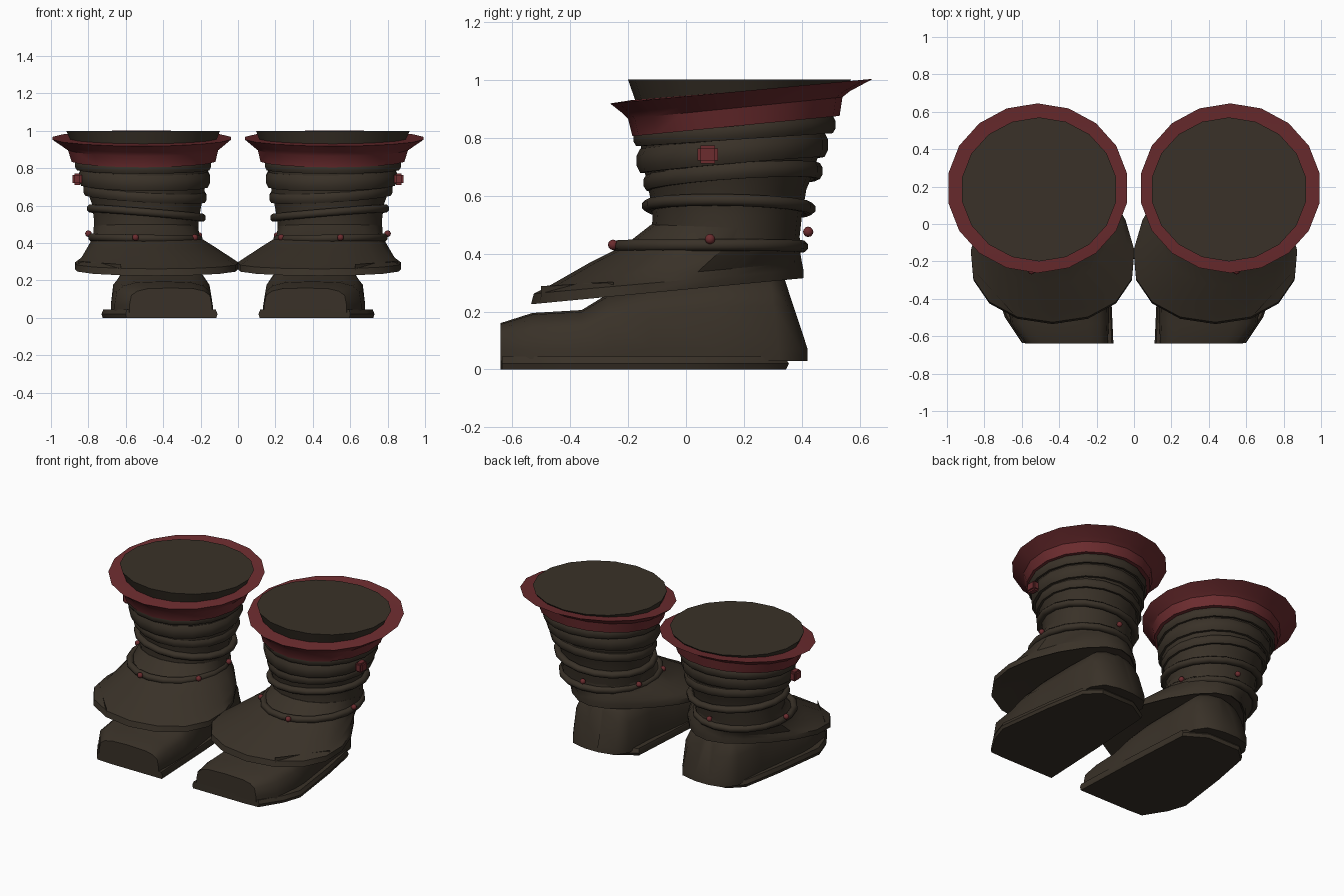
import bpy, bmesh, math

if "Cube" in bpy.data.objects:
    bpy.data.objects.remove(bpy.data.objects["Cube"])

N = 18  # sides of the leg rings


def material(name, rgb):
    m = bpy.data.materials.new(name)
    m.diffuse_color = (*rgb, 1)
    m.use_nodes = True
    m.node_tree.nodes["Principled BSDF"].inputs["Base Color"].default_value = m.diffuse_color
    return m


LEATHER = material("dark_leather", (0.041, 0.031, 0.021))
RED = material("deep_red", (0.15, 0.025, 0.028))


def finish(name, bm, mat, angle=35):
    """Turn a bmesh into a smooth object mirrored to both feet."""
    bmesh.ops.recalc_face_normals(bm, faces=bm.faces[:])
    me = bpy.data.meshes.new(name)
    bm.to_mesh(me)
    bm.free()
    me.materials.append(mat)
    ob = bpy.data.objects.new(name, me)
    bpy.context.collection.objects.link(ob)
    bpy.ops.object.select_all(action='DESELECT')
    ob.select_set(True)
    bpy.context.view_layer.objects.active = ob
    bpy.ops.object.shade_smooth_by_angle(angle=math.radians(angle))
    mod = ob.modifiers.new("both_feet", 'MIRROR')
    mod.use_mirror_merge = False
    return ob


def ring(x0, x1, y0, y1, zf, zb, taper=0.0, tilt=0.0, n=N):
    """Oval from its x and y limits, sloping from front height to back height."""
    cx, cy, rx, ry = (x0 + x1) / 2, (y0 + y1) / 2, (x1 - x0) / 2, (y1 - y0) / 2
    pts = []
    for i in range(n):
        a = 2 * math.pi * (i + 0.5) / n
        c, s = math.cos(a), math.sin(a)
        pts.append((cx + rx * c * (1 - taper * s), cy + ry * s,
                    zf + (zb - zf) * (1 + s) / 2 + tilt * c))
    return pts


def loft(name, rings, mat, caps=True, closed=False, angle=35):
    bm = bmesh.new()
    rows = [[bm.verts.new(p) for p in r] for r in rings]
    pairs = list(zip(rows, rows[1:]))
    if closed:
        pairs.append((rows[-1], rows[0]))
    for a, b in pairs:
        n = len(a)
        for i in range(n):
            j = (i + 1) % n
            bm.faces.new((a[i], a[j], b[j], b[i]))
    if caps and not closed:
        bm.faces.new(rows[0])
        bm.faces.new(rows[-1])
    return finish(name, bm, mat, angle)


def band(name, x0, x1, y0, y1, zf, zb, out, half, tilt=0.0, taper=0.0):
    """Strap: a rounded hexagonal section wrapped round an oval."""
    rows = []
    for k in range(8):
        t = 2 * math.pi * (k + 0.5) / 8
        o, h = out * math.cos(t), half * math.sin(t)
        rows.append(ring(x0 - o, x1 + o, y0 - o, y1 + o, zf + h, zb + h, taper, tilt))
    return loft(name, rows, LEATHER, closed=True, angle=50)


# Sole slab, cut straight at the toe
outline = [(0.11, -0.64), (0.50, -0.64), (0.60, -0.635), (0.69, -0.50), (0.73, -0.38),
           (0.68, 0.0), (0.63, 0.27), (0.54, 0.355), (0.30, 0.355), (0.16, 0.27), (0.13, -0.2)]
mid = (0.40, -0.14)


def sole_row(z, k):
    return [(mid[0] + (x - mid[0]) * k, y if y < -0.6 else mid[1] + (y - mid[1]) * k, z)
            for x, y in outline]


loft("sole", [sole_row(0.0, 0.98), sole_row(0.02, 1.0), sole_row(0.045, 0.97)], LEATHER)


# Foot: arched sections from the toe to the heel
def arch(y, x0, x1, top, lean=0.0, power=0.6):
    pts = [(x1, y, 0.03), (x0, y, 0.03)]
    for i in range(9):
        a = math.pi * (1 - i / 8)
        c, s = math.cos(a), math.sin(a)
        x = (x0 + x1) / 2 + (x1 - x0) / 2 * math.copysign(abs(c) ** power, c)
        z = 0.07 + (top - 0.07) * s ** power
        pts.append((x, y - lean * (z - 0.07), z))
    return pts


loft("foot", [arch(-0.64, 0.14, 0.58, 0.16), arch(-0.53, 0.135, 0.66, 0.195),
              arch(-0.36, 0.135, 0.68, 0.205), arch(-0.27, 0.14, 0.68, 0.26),
              arch(-0.12, 0.16, 0.66, 0.30), arch(0.10, 0.19, 0.63, 0.33),
              arch(0.32, 0.20, 0.61, 0.34, 0.12), arch(0.395, 0.25, 0.56, 0.33, 0.30),
              arch(0.42, 0.36, 0.46, 0.32, 0.33)], LEATHER, angle=45)

# Flared lower skirt sloping out over the instep
loft("skirt", [ring(0.025, 0.84, -0.50, 0.39, 0.235, 0.325, 0.33),
               ring(0.015, 0.855, -0.535, 0.405, 0.225, 0.315, 0.33),
               ring(0.015, 0.855, -0.525, 0.405, 0.262, 0.345, 0.33),
               ring(0.05, 0.825, -0.47, 0.40, 0.29, 0.37, 0.27),
               ring(0.13, 0.80, -0.33, 0.395, 0.37, 0.40, 0.12),
               ring(0.20, 0.78, -0.21, 0.395, 0.43, 0.43),
               ring(0.21, 0.775, -0.12, 0.39, 0.50, 0.48)], LEATHER)

# Folded end of the skirt edging on the outer front
bm = bmesh.new()
bmesh.ops.create_cube(bm, size=1)
for v in bm.verts:
    t = v.co.x + 0.5
    v.co = (0.64 + 0.20 * t + v.co.y * 0.03, -0.485 + 0.22 * t + v.co.y * 0.03,
            0.265 + 0.015 * t + v.co.z * 0.045)
finish("edging_end", bm, LEATHER)

# Leg shaft with soft folds
loft("shaft", [ring(0.21, 0.775, -0.12, 0.39, 0.46, 0.44),
               ring(0.205, 0.775, -0.115, 0.40, 0.53, 0.53),
               ring(0.19, 0.785, -0.125, 0.415, 0.60, 0.62),
               ring(0.175, 0.81, -0.14, 0.44, 0.67, 0.68),
               ring(0.165, 0.835, -0.155, 0.465, 0.75, 0.77),
               ring(0.155, 0.85, -0.16, 0.49, 0.84, 0.89)], LEATHER)

# Wrapped straps and folds
band("ankle_strap", 0.205, 0.785, -0.235, 0.40, 0.425, 0.425, 0.022, 0.022, 0.005)
band("lower_strap", 0.19, 0.79, -0.13, 0.425, 0.565, 0.555, 0.024, 0.022, 0.025)
band("middle_fold", 0.18, 0.815, -0.13, 0.455, 0.645, 0.685, 0.018, 0.03, 0.02)
band("wide_strap", 0.165, 0.835, -0.15, 0.47, 0.72, 0.775, 0.022, 0.045, 0.005)
band("upper_fold", 0.155, 0.86, -0.165, 0.50, 0.80, 0.845, 0.018, 0.032)

# Red flared cuff
loft("cuff", [ring(0.15, 0.86, -0.15, 0.48, 0.815, 0.875),
              ring(0.115, 0.895, -0.185, 0.53, 0.805, 0.875),
              ring(0.10, 0.915, -0.20, 0.54, 0.865, 0.94),
              ring(0.075, 0.945, -0.22, 0.565, 0.885, 0.96),
              ring(0.03, 1.0, -0.262, 0.645, 0.918, 1.003),
              ring(0.10, 0.915, -0.185, 0.565, 0.93, 0.99)], RED)

# Dark plug filling the top of the leg
loft("leg_top", [ring(0.12, 0.89, -0.165, 0.54, 0.90, 0.96),
                 ring(0.09, 0.925, -0.20, 0.57, 1.0, 1.0)], LEATHER)

# Small round studs along the ankle strap
bm = bmesh.new()
for deg, z in ((0, 0.45), (95, 0.475), (160, 0.44), (-80, 0.43), (-150, 0.43)):
    a = math.radians(deg)
    res = bmesh.ops.create_icosphere(bm, subdivisions=2, radius=0.018)
    bmesh.ops.translate(bm, verts=res["verts"],
                        vec=(0.495 + 0.305 * math.cos(a), 0.083 + 0.34 * math.sin(a), z))
finish("studs", bm, RED)

# Square buckle stud on the outer side
bm = bmesh.new()
bmesh.ops.create_cube(bm, size=1)
bmesh.ops.scale(bm, verts=bm.verts, vec=(0.05, 0.07, 0.062))
bmesh.ops.translate(bm, verts=bm.verts, vec=(0.86, 0.075, 0.742))
bmesh.ops.bevel(bm, geom=bm.edges[:], offset=0.01, segments=2, affect='EDGES')
finish("buckle_stud", bm, RED)
